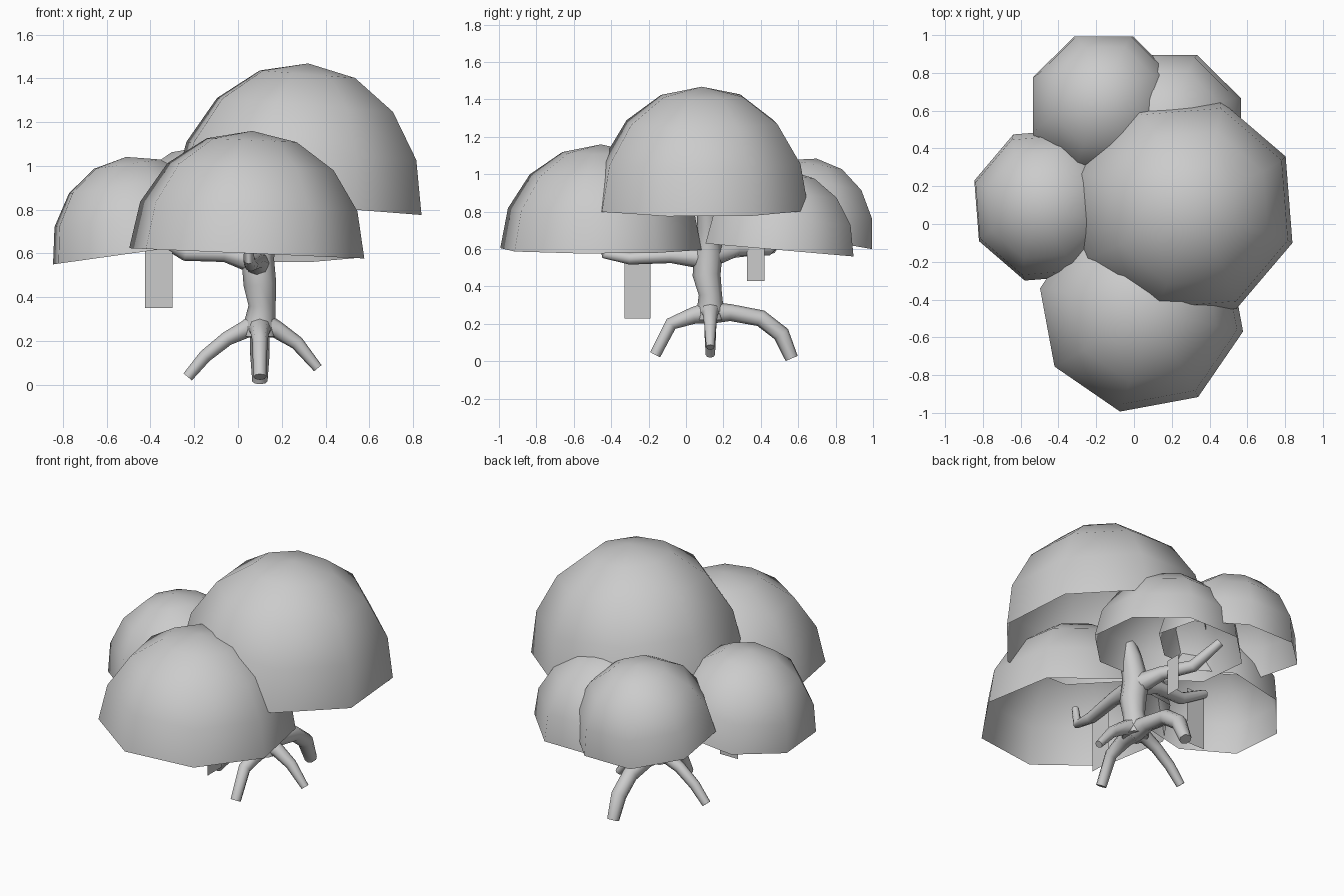
import bpy, bmesh, math
from mathutils import Matrix, Vector


def link(name, data):
    ob = bpy.data.objects.new(name, data)
    bpy.context.collection.objects.link(ob)
    return ob


def dome(name, centre, r, h, spin, lean, tilt):
    """Open eight-sided half sphere, leaning in the direction lean."""
    bm = bmesh.new()
    bmesh.ops.create_uvsphere(bm, u_segments=8, v_segments=8, radius=1)
    bmesh.ops.delete(bm, geom=[v for v in bm.verts if v.co.z < -0.01], context='VERTS')
    axis = Vector((-lean[1], lean[0], 0))
    bm.transform(Matrix.Translation(centre)
                 @ Matrix.Rotation(math.radians(tilt), 4, axis)
                 @ Matrix.Rotation(math.radians(spin), 4, 'Z')
                 @ Matrix.Diagonal((r, r, h, 1)))
    for f in bm.faces:
        f.smooth = True
    me = bpy.data.meshes.new(name)
    bm.to_mesh(me)
    bm.free()
    return link(name, me)


def limb(name, pts):
    """Tapered eight-sided tube through (x, y, z, radius) points."""
    cu = bpy.data.curves.new(name, 'CURVE')
    cu.dimensions = '3D'
    cu.bevel_depth = 1
    cu.bevel_resolution = 2
    cu.use_fill_caps = True
    sp = cu.splines.new('POLY')
    sp.points.add(len(pts) - 1)
    for p, (x, y, z, r) in zip(sp.points, pts):
        p.co = (x, y, z, 1)
        p.radius = r
    sp.use_smooth = True
    ob = link(name, cu)
    bpy.ops.object.select_all(action='DESELECT')
    ob.select_set(True)
    bpy.context.view_layer.objects.active = ob
    bpy.ops.object.convert(target='MESH')
    bpy.ops.object.shade_smooth_by_angle(angle=math.radians(50))


def card(name, a, b, z0, z1):
    """Thin hanging strip between plan points a and b."""
    me = bpy.data.meshes.new(name)
    me.from_pydata([(*a, z0), (*b, z0), (*b, z1), (*a, z1)], [], [(0, 1, 2, 3)])
    link(name, me)


# Canopy domes
dome("canopy_top", (0.27, 0.085, 0.82), 0.60, 0.65, -18, (1, 0), 4.5)
dome("canopy_front", (0.04, -0.455, 0.60), 0.55, 0.56, -12, (1, 0), 2.5)
dome("canopy_left", (-0.45, 0.10, 0.605), 0.42, 0.44, -18, (-1, 0), 8)
dome("canopy_back_left", (-0.16, 0.625, 0.665), 0.405, 0.425, 22.5, (0, 1), 10)
dome("canopy_back_right", (0.17, 0.50, 0.595), 0.43, 0.43, 22.5, (0, 1), 5)

# Trunk rising into the top dome
limb("trunk", [(0.10, 0.13, 0.22, 0.075), (0.10, 0.13, 0.29, 0.07),
               (0.11, 0.13, 0.36, 0.062), (0.10, 0.11, 0.46, 0.075),
               (0.09, 0.12, 0.58, 0.075), (0.12, 0.12, 0.72, 0.06),
               (0.18, 0.10, 0.92, 0.04)])

# Roots
limb("root_front", [(0.10, 0.13, 0.26, 0.06), (0.10, 0.04, 0.245, 0.045),
                    (0.10, -0.08, 0.20, 0.035), (0.10, -0.165, 0.035, 0.03)])
limb("root_back", [(0.10, 0.13, 0.26, 0.06), (0.10, 0.24, 0.26, 0.045),
                   (0.10, 0.40, 0.23, 0.045), (0.10, 0.51, 0.145, 0.045),
                   (0.10, 0.565, 0.015, 0.035)])
limb("root_left", [(0.10, 0.13, 0.28, 0.06), (0.03, 0.13, 0.25, 0.04),
                   (-0.05, 0.13, 0.21, 0.033), (-0.15, 0.13, 0.13, 0.03),
                   (-0.23, 0.13, 0.035, 0.025)])
limb("root_right", [(0.10, 0.13, 0.28, 0.06), (0.18, 0.13, 0.25, 0.04),
                    (0.27, 0.13, 0.19, 0.032), (0.365, 0.13, 0.075, 0.022)])

# Branches into the side domes
limb("branch_front", [(0.09, 0.11, 0.55, 0.06), (0.08, -0.08, 0.565, 0.04),
                      (0.06, -0.30, 0.55, 0.033), (0.05, -0.43, 0.57, 0.025),
                      (0.05, -0.45, 0.68, 0.02)])
limb("branch_left", [(0.09, 0.12, 0.56, 0.06), (-0.06, 0.13, 0.60, 0.04),
                     (-0.24, 0.12, 0.60, 0.035), (-0.42, 0.11, 0.70, 0.025)])
limb("branch_back", [(0.09, 0.13, 0.56, 0.06), (0.02, 0.27, 0.60, 0.04),
                     (-0.06, 0.44, 0.60, 0.035), (-0.14, 0.58, 0.72, 0.025)])

# Hanging strips
card("hanging_strip_front", (0.025, -0.33), (0.025, -0.19), 0.23, 0.62)
card("hanging_strip_left", (-0.425, 0.10), (-0.30, 0.10), 0.35, 0.70)
card("hanging_strip_back", (0.03, 0.325), (0.03, 0.42), 0.43, 0.65)
